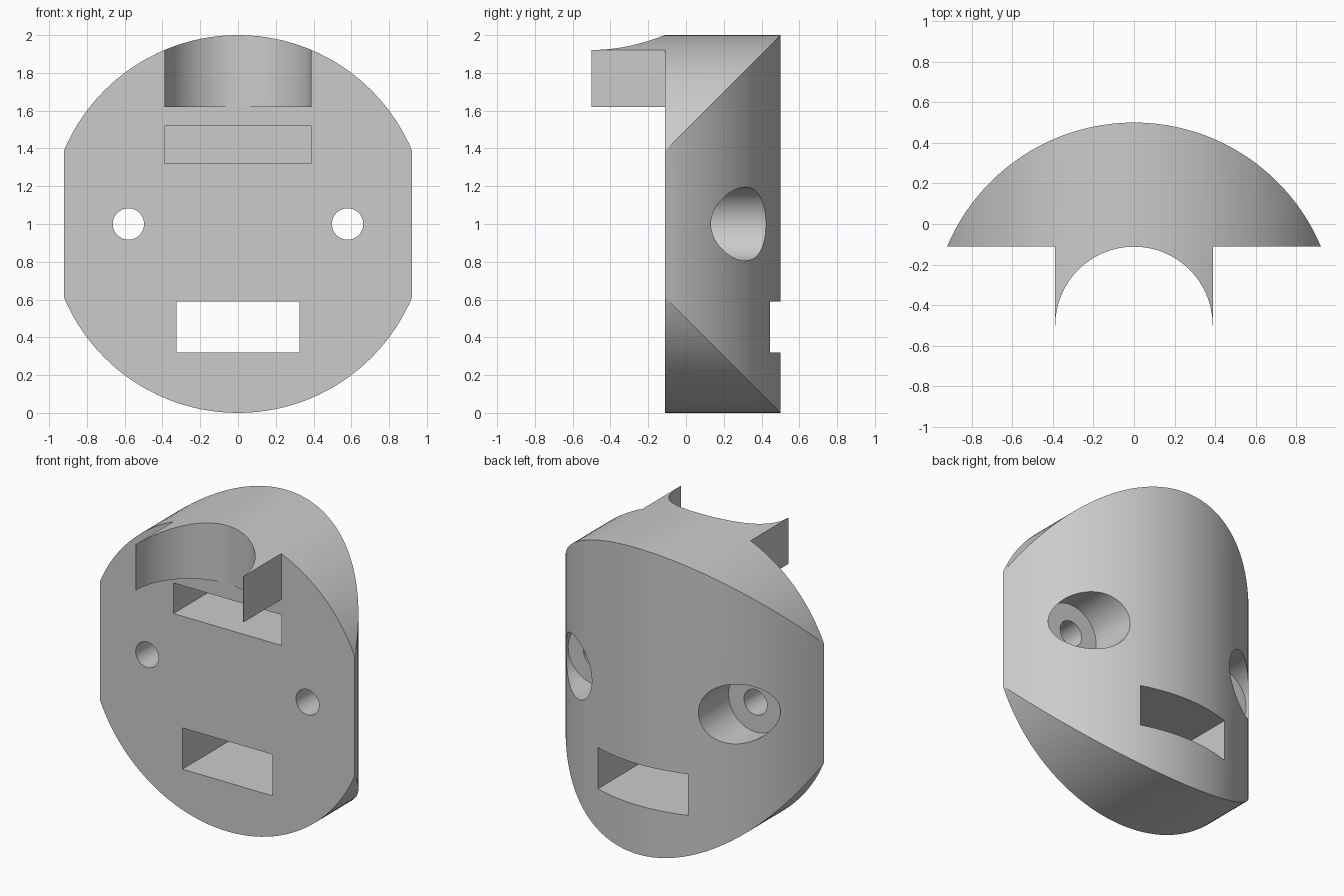
import bpy, bmesh
from math import sin, cos, pi, asin
from mathutils import Matrix, Vector

if "Cube" in bpy.data.objects:
    bpy.data.objects.remove(bpy.data.objects["Cube"])

FRONT = -0.11     # flat front plane
AXIS_Y = -0.5     # axis of the upright curved surface


def from_bmesh(name, bm):
    bmesh.ops.recalc_face_normals(bm, faces=bm.faces)
    mesh = bpy.data.meshes.new(name)
    bm.to_mesh(mesh)
    bm.free()
    obj = bpy.data.objects.new(name, mesh)
    bpy.context.collection.objects.link(obj)
    return obj


def prism(name, outline, z0, z1):
    """Extrude a plan outline upward."""
    bm = bmesh.new()
    face = bm.faces.new([bm.verts.new((x, y, z0)) for x, y in outline])
    new = bmesh.ops.extrude_face_region(bm, geom=[face])["geom"]
    verts = [v for v in new if isinstance(v, bmesh.types.BMVert)]
    bmesh.ops.translate(bm, verts=verts, vec=(0, 0, z1 - z0))
    return from_bmesh(name, bm)


def box(name, half_x, y0, y1, z0, z1):
    outline = [(-half_x, y0), (half_x, y0), (half_x, y1), (-half_x, y1)]
    return prism(name, outline, z0, z1)


def rod(name, x, radius, y0, y1, segments):
    """Cylinder lying along y at eye height."""
    bm = bmesh.new()
    place = Matrix.Translation(Vector((x, (y0 + y1) / 2, 1))) @ Matrix.Rotation(pi / 2, 4, "X")
    bmesh.ops.create_cone(bm, cap_ends=True, segments=segments, radius1=radius,
                          radius2=radius, depth=y1 - y0, matrix=place)
    return from_bmesh(name, bm)


def arc(radius, start, end, steps):
    angles = [start + (end - start) * i / steps for i in range(steps + 1)]
    return [(radius * cos(a), AXIS_Y + radius * sin(a)) for a in angles]


def combine(target, tool, operation):
    mod = target.modifiers.new(operation.title(), "BOOLEAN")
    mod.operation = operation
    mod.solver = "EXACT"
    mod.object = tool
    bpy.context.view_layer.objects.active = target
    bpy.ops.object.modifier_apply(modifier=mod.name)
    bpy.data.objects.remove(tool)


# Face shell: upright circular segment
edge = asin(FRONT - AXIS_Y)
head = prism("head_mount", arc(1, edge, pi - edge, 95), -0.1, 2.1)

# Forehead bracket with a half-round recess
bracket = arc(0.388, pi, 0, 64) + [(0.39, AXIS_Y), (0.39, 0), (-0.39, 0), (-0.39, AXIS_Y)]
combine(head, prism("bracket", bracket, 1.62, 2.1), "UNION")

# Round outline seen from the front
combine(head, rod("outline", 0, 1, -0.7, 0.7, 128), "INTERSECT")

# Mouth goes right through, strap slot is a blind pocket
combine(head, box("mouth", 0.325, -0.3, 0.8, 0.32, 0.59), "DIFFERENCE")
combine(head, box("strap_slot", 0.39, -0.3, 0.25, 1.32, 1.52), "DIFFERENCE")

# Eye sockets with smaller through holes
for side in (-1, 1):
    combine(head, rod("eye_socket", side * 0.58, 0.195, 0.11, 0.8, 64), "DIFFERENCE")
    combine(head, rod("eye_hole", side * 0.58, 0.083, -0.3, 0.3, 48), "DIFFERENCE")

# Single grey finish
grey = bpy.data.materials.new("plain_grey")
grey.use_nodes = True
colour = (0.6, 0.6, 0.6, 1)
grey.diffuse_color = colour
grey.node_tree.nodes["Principled BSDF"].inputs["Base Color"].default_value = colour
head.data.materials.clear()
head.data.materials.append(grey)

bpy.ops.object.select_all(action="DESELECT")
head.select_set(True)
bpy.context.view_layer.objects.active = head
bpy.ops.object.shade_smooth_by_angle(angle=pi / 9)
